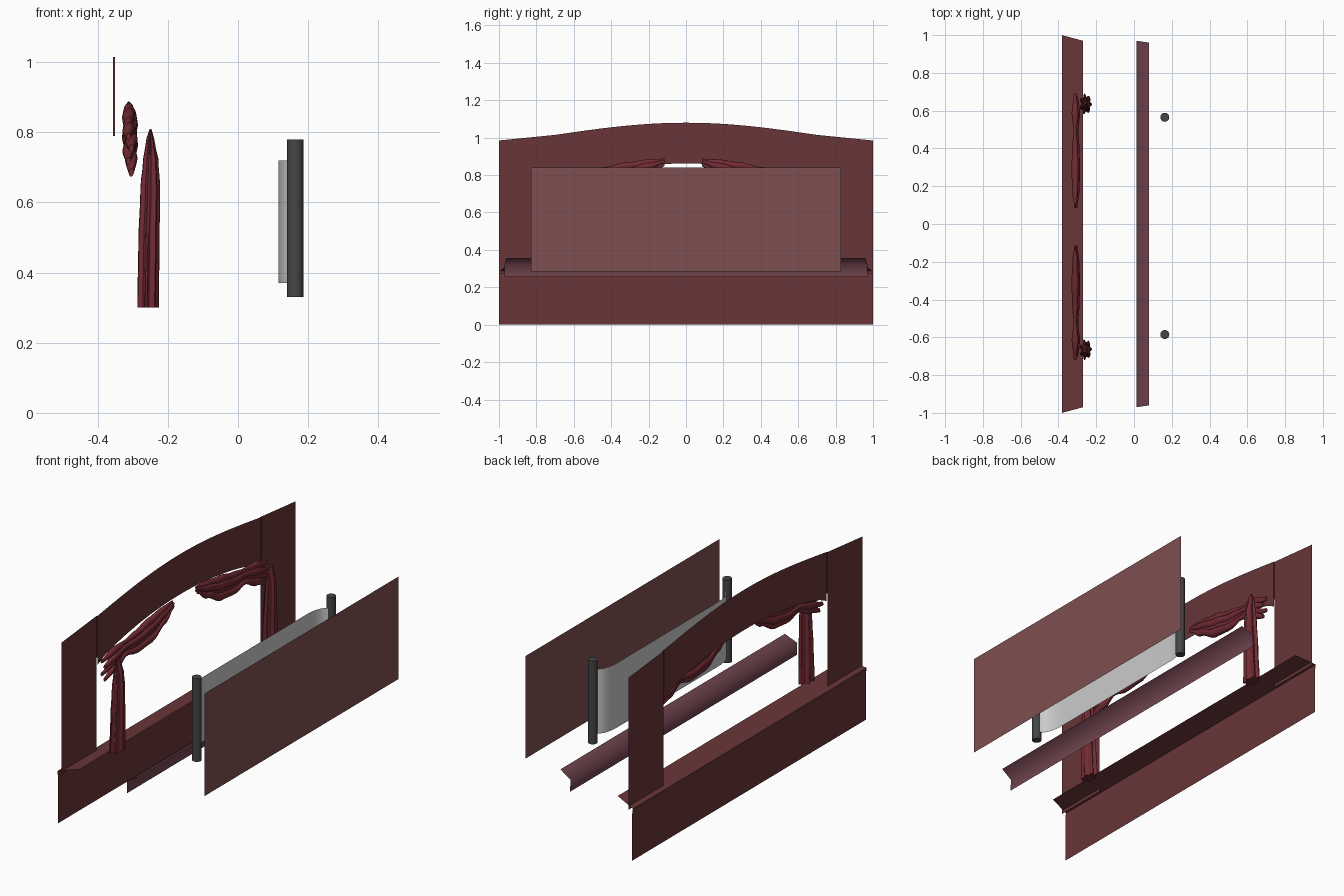
import bpy, math

if "Cube" in bpy.data.objects:
    bpy.data.objects.remove(bpy.data.objects["Cube"])

CY = -0.015   # mirror centre of the curtains along y


def mat(name, rgb):
    m = bpy.data.materials.new(name)
    m.diffuse_color = (*rgb, 1)
    m.use_nodes = True
    m.node_tree.nodes["Principled BSDF"].inputs["Base Color"].default_value = m.diffuse_color
    return m


WOOD = mat("painted_wood", (0.14, 0.036, 0.04))
TROUGH = mat("trough_paint", (0.17, 0.06, 0.08))
BACK = mat("back_paint", (0.21, 0.08, 0.08))
CLOTH = mat("red_cloth", (0.17, 0.024, 0.034))
DARK = mat("dark_metal", (0.06, 0.06, 0.06))


def make(name, verts, faces, material=None, smooth=None):
    me = bpy.data.meshes.new(name)
    me.from_pydata(verts, [], faces)
    me.update()
    ob = bpy.data.objects.new(name, me)
    bpy.context.collection.objects.link(ob)
    if material:
        me.materials.append(material)
    if smooth:
        bpy.ops.object.select_all(action='DESELECT')
        ob.select_set(True)
        bpy.context.view_layer.objects.active = ob
        bpy.ops.object.shade_smooth_by_angle(angle=math.radians(smooth))
    return ob


def loft(name, rows, material=None, smooth=None, closed=False, caps=False):
    """Skin a list of equally long point rows."""
    n = len(rows[0])
    verts = [p for r in rows for p in r]
    faces = []
    for i in range(len(rows) - 1):
        for j in range(n if closed else n - 1):
            k = (j + 1) % n
            faces.append((i * n + j, i * n + k, (i + 1) * n + k, (i + 1) * n + j))
    if caps:
        faces.append(tuple(range(n))[::-1])
        faces.append(tuple(range(len(verts) - n, len(verts))))
    return make(name, verts, faces, material, smooth)


def strip(name, profile, material, smooth=None):
    """Thin bent sheet along y from (x, z, half length) points."""
    return loft(name, [[(x, -h, z), (x, h, z)] for x, z, h in profile], material, smooth)


def interp(pts, t):
    for a, b in zip(pts, pts[1:]):
        if t <= b[0]:
            f = (t - a[0]) / (b[0] - a[0])
            f = f * f * (3 - 2 * f)
            return [p + (q - p) * f for p, q in zip(a[1:], b[1:])]
    return list(pts[-1][1:])


# front board with sloping stage shelf, lighting trough, back panel
strip("front_board", [(-0.378, 0, 1), (-0.378, 0.255, 1)], WOOD)
strip("stage_shelf", [(-0.378, 0.255, 1), (-0.382, 0.282, 1), (-0.27, 0.31, 0.97)], WOOD)
strip("light_trough", [(0.015, 0.257, 0.97), (0.013, 0.322, 0.97), (0.08, 0.357, 0.96)], TROUGH, 80)
strip("back_panel", [(0.38, 0.285, 0.83), (0.38, 0.84, 0.83)], BACK)

# proscenium pillars
for side, s in (("left", -1), ("right", 1)):
    loft("pillar_" + side, [[(-0.356, s * 0.7, 0.27), (-0.356, s, 0.27)],
                            [(-0.356, s * 0.7, 1.015), (-0.356, s, 0.985)]], WOOD)
    # narrow end return joining the arch to the pillar
    loft("arch_return_" + side, [[(-0.357, s * 0.7, 0.79), (-0.35, s * 0.7, 0.79)],
                                 [(-0.357, s * 0.7, 1.015), (-0.35, s * 0.7, 1.015)]], WOOD)

# arched top board
low, high = [], []
for i in range(25):
    y = -0.7 + 1.4 * i / 24
    c = max(0.0, math.cos(math.pi / 2 * y / 0.7))
    low.append((-0.352, y, 0.75 + 0.112 * c ** 0.7))
    high.append((-0.352, y, 1.015 + 0.065 * c))
loft("arch_board", [low, high], WOOD)

# two rollers with a scroll stretched between them
for name, y in (("roller_left", -0.585), ("roller_right", 0.565)):
    rows = [[(0.163 + 0.024 * math.cos(a * math.tau / 16), y + 0.024 * math.sin(a * math.tau / 16), z)
             for a in range(16)] for z in (0.33, 0.78)]
    loft(name, rows, DARK, 40, closed=True, caps=True)
half = [(0.16, 0.551), (0.145, 0.543), (0.132, 0.525), (0.122, 0.497), (0.116, 0.46), (0.115, 0.41)]
path = [(x, y - 0.01) for x, y in half] + [(x, -y - 0.01) for x, y in reversed(half)]
loft("scroll", [[(x, y, z) for x, y in path] for z in (0.37, 0.72)], None, 50)

# side drapes: pleated columns narrowing to a point; x0, x1, half width, y shift
DRAPE = [(0.30, -0.289, -0.226, 0.056, 0), (0.48, -0.286, -0.224, 0.048, 0), (0.64, -0.280, -0.222, 0.04, 0),
         (0.72, -0.272, -0.227, 0.033, 0), (0.78, -0.262, -0.239, 0.022, 0.004), (0.81, -0.252, -0.247, 0.006, 0.006)]
for side, s in (("left", -1), ("right", 1)):
    rows = []
    for k in range(19):
        z = 0.30 + 0.51 * k / 18
        x0, x1, w, dy = interp(DRAPE, z)
        row = []
        for j in range(42):
            a = j * math.tau / 42
            r = 0.86 + 0.16 * math.cos(7 * a + 0.4)
            row.append(((x0 + x1) / 2 + (x1 - x0) / 2 * r * math.cos(a),
                        CY + s * (0.65 + dy + w * r * math.sin(a)), z))
        rows.append(row)
    loft("drape_" + side, rows, CLOTH, 60, closed=True, caps=True)

# swags: stacked folds gathered at the inner end and pinched near the outer end
# y, centre z, half spread, fold thickness
SWAG = [(0.10, 0.868, 0.012, 0.2), (0.18, 0.838, 0.028, 0.75), (0.30, 0.802, 0.044, 1.0),
        (0.42, 0.784, 0.040, 0.8), (0.505, 0.786, 0.030, 0.45), (0.60, 0.764, 0.042, 0.95), (0.705, 0.735, 0.052, 0.35)]
for side, s in (("left", -1), ("right", 1)):
    for f in range(4):
        v = f / 1.5 - 1                       # -1 lowest fold, 1 highest
        out = 0.690 + 0.015 * (f % 2)         # ragged outer ends
        rows = []
        for k in range(25):
            y = 0.10 + (out - 0.10) * k / 24
            zc, spread, th = interp(SWAG, y)
            zc += v * spread
            xc = -0.308 + 0.004 * (-1) ** f
            row = []
            for j in range(12):
                a = j * math.tau / 12
                row.append((xc + 0.019 * th * math.cos(a), CY + s * y,
                            zc + (0.004 + 0.019 * th) * math.sin(a) + 0.004 * th * math.cos(a)))
            rows.append(row)
        loft("swag_%s_fold_%d" % (side, f + 1), rows, CLOTH, 60, closed=True, caps=True)

# consistent outward normals on the solid parts
import bmesh
for ob in bpy.data.objects:
    if ob.name.startswith(("drape", "swag", "roller")):
        bm = bmesh.new()
        bm.from_mesh(ob.data)
        bmesh.ops.recalc_face_normals(bm, faces=bm.faces)
        bm.to_mesh(ob.data)
        bm.free()
